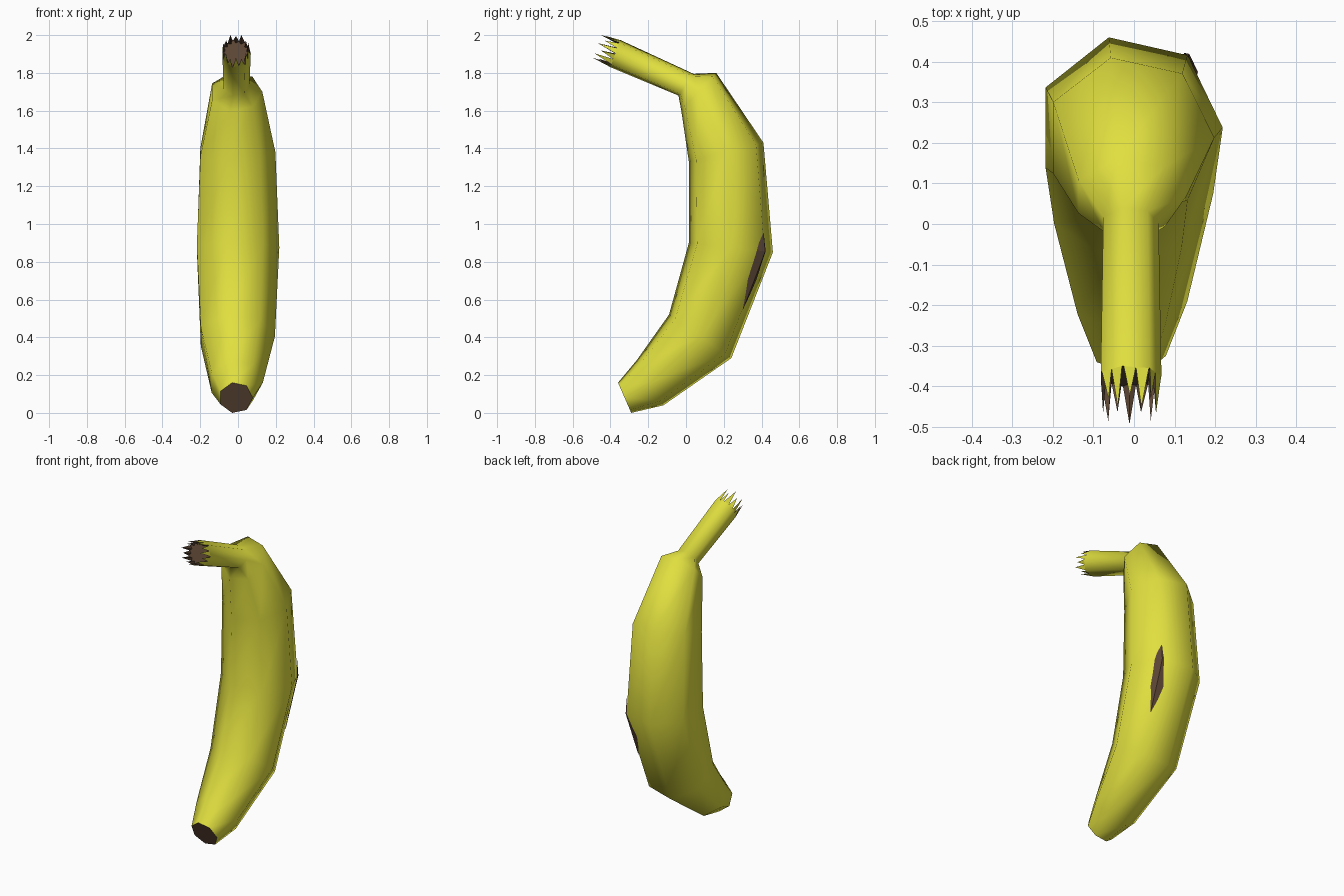
import bpy, bmesh, math
from mathutils import Vector

if "Cube" in bpy.data.objects:
    bpy.data.objects.remove(bpy.data.objects["Cube"])

def material(name, col):
    m = bpy.data.materials.new(name)
    m.diffuse_color = (*col, 1)
    m.use_nodes = True
    m.node_tree.nodes["Principled BSDF"].inputs["Base Color"].default_value = m.diffuse_color
    return m

YELLOW = material("banana yellow", (0.75, 0.74, 0.05))
BROWN = material("dark brown", (0.11, 0.062, 0.036))

N = 7
CX = -0.011
SIN_MAX = math.sin(4 * math.pi / N)
# Cross-sections seen from the side: back (y, z), front (y, z), tip to stem end
RINGS = [((-0.29, 0.00), (-0.36, 0.16)), ((-0.12, 0.04), (-0.26, 0.28)),
         ((0.24, 0.29), (-0.09, 0.52)), ((0.46, 0.85), (0.015, 0.90)),
         ((0.41, 1.43), (0.015, 1.33)), ((0.16, 1.80), (-0.025, 1.60)),
         ((0.04, 1.795), (-0.04, 1.68)), ((-0.35, 1.975), (-0.40, 1.83))]

def ring(i):
    """Seven points of a tilted heptagon."""
    b, f = Vector((0, *RINGS[i][0])), Vector((0, *RINGS[i][1]))
    c, half = (b + f) / 2 + Vector((CX, 0, 0)), (b - f) / 2 / SIN_MAX
    r = half.length
    return [c + Vector((r * math.cos(a), 0, 0)) + half * math.sin(a)
            for a in (2 * math.pi * k / N for k in range(N))]

def surface(t, k):
    """Point on the peel: t runs along the rings, k around the sides."""
    i, j = int(t), int(k)
    p, q = ring(i), ring(i + 1)
    at = lambda s: s[j % N].lerp(s[(j + 1) % N], k - j)
    return at(p).lerp(at(q), t - i)

def finish(bm, name, recalc=True):
    if recalc:
        bmesh.ops.recalc_face_normals(bm, faces=bm.faces)
    me = bpy.data.meshes.new(name)
    bm.to_mesh(me)
    bm.free()
    me.materials.append(YELLOW)
    me.materials.append(BROWN)
    ob = bpy.data.objects.new(name, me)
    bpy.context.collection.objects.link(ob)
    return ob

# Peel and stem in one loft, with brown ends
bm = bmesh.new()
loops = [[bm.verts.new(p) for p in ring(i)] for i in range(len(RINGS))]
for p, q in zip(loops, loops[1:]):
    for k in range(N):
        bm.faces.new((p[k], p[(k + 1) % N], q[(k + 1) % N], q[k]))
for end in (loops[0], loops[-1]):
    bm.faces.new(end).material_index = 1
peel = finish(bm, "banana_peel")
bpy.context.view_layer.objects.active = peel
peel.select_set(True)
bpy.ops.object.shade_smooth_by_angle(angle=math.radians(55))
peel.select_set(False)

# Torn spikes around the cut stem: yellow outside, brown inside
bm = bmesh.new()
end = ring(len(RINGS) - 1)
centre = sum(end, Vector()) / N
axis = Vector((0, -0.92, 0.39)).normalized()
for k in range(N):
    a, b = end[k], end[(k + 1) % N]
    for lo, hi, length in ((0.02, 0.5, 0.105), (0.5, 0.95, 0.075)):
        p, q = a.lerp(b, lo), a.lerp(b, hi)
        mid = (p + q) / 2
        tip = bm.verts.new(mid.lerp(centre, 0.08) + axis * length)
        inner = bm.verts.new(mid.lerp(centre, 0.2))
        p, q = bm.verts.new(p), bm.verts.new(q)
        bm.faces.new((p, q, tip))
        for f in ((q, inner, tip), (inner, p, tip)):
            bm.faces.new(f).material_index = 1
finish(bm, "stem_spikes")

# Bruise: a thin patch folded over the back right ridge
bm = bmesh.new()
rows = []
for t, left, right in ((2.44, 0.01, 0.01), (2.58, 0.10, 0.14), (2.72, 0.20, 0.22),
                       (2.86, 0.22, 0.12), (3.0, 0.24, 0.06), (3.08, 0.16, 0.03),
                       (3.17, 0.01, 0.01)):
    mid = (ring(int(t))[1] + ring(int(t))[4]) / 2
    row = []
    for k in (1 - left, 1, 1 + right):
        p = surface(t, k)
        out = (p - mid)
        out.z = 0
        row.append(bm.verts.new(p + out.normalized() * 0.005))
    rows.append(row)
for p, q in zip(rows, rows[1:]):
    for k in range(2):
        bm.faces.new((p[k], p[k + 1], q[k + 1], q[k])).material_index = 1
finish(bm, "bruise", recalc=False)
